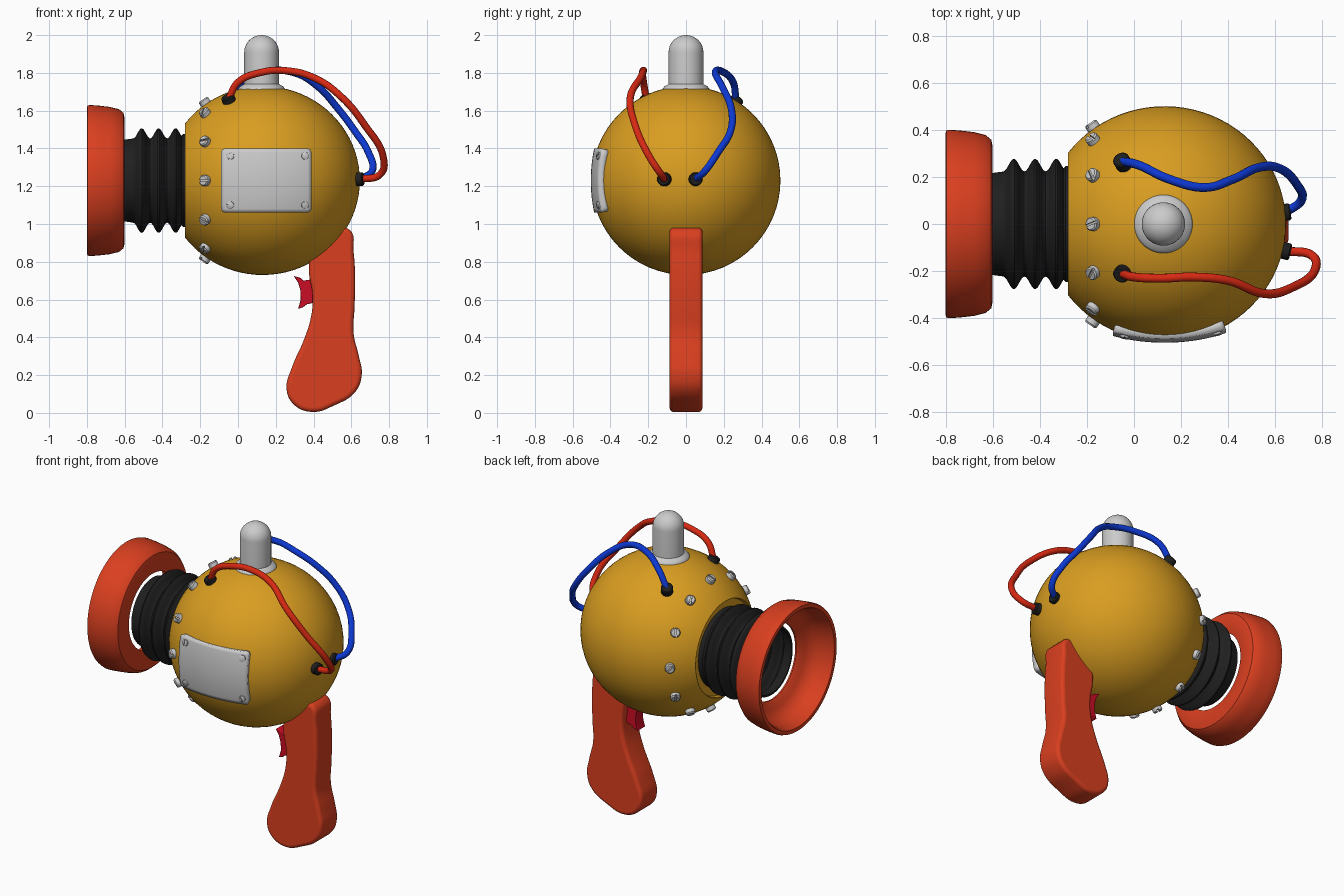
import bpy, bmesh, random
from math import sin, cos, pi, sqrt, radians
from mathutils import Vector, Matrix

if "Cube" in bpy.data.objects:
    bpy.data.objects.remove(bpy.data.objects["Cube"])

random.seed(3)
CZ = 1.23                 # height of the body axis
BX, BA, BR = 0.13, 0.515, 0.5   # body centre x, half length, radius


def material(name, rgb):
    m = bpy.data.materials.new(name)
    m.diffuse_color = (*rgb, 1)
    m.use_nodes = True
    m.node_tree.nodes["Principled BSDF"].inputs["Base Color"].default_value = m.diffuse_color
    return m


GOLD = material("gold", (0.70, 0.34, 0.015))
ORANGE = material("orange_red", (0.70, 0.05, 0.014))
BLACK = material("black", (0.014, 0.014, 0.014))
RED = material("cable_red", (0.68, 0.022, 0.006))
BLUE = material("cable_blue", (0.004, 0.04, 0.65))
CRIMSON = material("crimson", (0.6, 0.004, 0.018))


def finish(ob, mat=None, angle=35):
    if mat:
        ob.data.materials.clear()
        ob.data.materials.append(mat)
    bpy.ops.object.select_all(action='DESELECT')
    ob.select_set(True)
    bpy.context.view_layer.objects.active = ob
    if ob.type == 'CURVE':
        bpy.ops.object.convert(target='MESH')
        ob = bpy.context.object
    bpy.ops.object.shade_smooth_by_angle(angle=radians(angle))
    return ob


def add_mesh(name, bm, matrix=Matrix()):
    bmesh.ops.remove_doubles(bm, verts=bm.verts, dist=1e-5)
    bmesh.ops.recalc_face_normals(bm, faces=bm.faces)
    me = bpy.data.meshes.new(name)
    bm.to_mesh(me)
    bm.free()
    ob = bpy.data.objects.new(name, me)
    bpy.context.collection.objects.link(ob)
    ob.matrix_world = matrix
    return ob


def lathe(name, pts, matrix, mat=None, closed=False, seg=64):
    """Revolve (height, radius) points about local z."""
    bm = bmesh.new()
    vs = [bm.verts.new((r, 0, h)) for h, r in pts]
    es = [bm.edges.new(p) for p in zip(vs, vs[1:])]
    if closed:
        es.append(bm.edges.new((vs[-1], vs[0])))
    bmesh.ops.spin(bm, geom=vs + es, cent=(0, 0, 0), axis=(0, 0, 1),
                   angle=2 * pi, steps=seg, use_merge=True)
    return finish(add_mesh(name, bm, matrix), mat)


def along(p, n):
    """Matrix placing local z along n at p."""
    return Matrix.Translation(p) @ Vector(n).to_track_quat('Z', 'Y').to_matrix().to_4x4()


def body_normal(p):
    return Vector(((p[0] - BX) / BA**2, p[1] / BR**2, (p[2] - CZ) / BR**2)).normalized()


LONG = Matrix.Translation((0, 0, CZ)) @ Matrix.Rotation(pi / 2, 4, 'Y')

# Body: rounded shell with a flat, recessed front ring
start = -0.28
t0 = pi - 0.649
shell = [(BX + BA * cos(t0 * (1 - i / 32)), BR * sin(t0 * (1 - i / 32))) for i in range(33)]
shell[-1] = (BX + BA, 0)
lathe("body", [(-0.26, 0), (-0.26, 0.295), (start, 0.30)] + shell, LONG, GOLD)

# Bellows: wavy rubber tube with an inner wall
wave = [(-0.61, 0.215), (-0.56, 0.222)]
for i in range(31):
    x = -0.55 + 0.25 * i / 30
    wave.append((x, 0.25 + 0.027 * cos(2 * pi * (x + 0.42) / 0.09)))
wave += [(-0.29, 0.247), (-0.25, 0.247)]
lathe("bellows", wave + [(x, r - 0.012) for x, r in reversed(wave)], LONG, BLACK, True)

# Nozzle: open bell ring
lathe("nozzle", [(-0.61, 0.24), (-0.602, 0.27), (-0.60, 0.33), (-0.606, 0.358), (-0.63, 0.378),
                 (-0.68, 0.39), (-0.74, 0.397), (-0.785, 0.40), (-0.797, 0.396), (-0.80, 0.385),
                 (-0.797, 0.372), (-0.78, 0.362), (-0.72, 0.352), (-0.675, 0.33),
                 (-0.645, 0.29), (-0.63, 0.25), (-0.62, 0.24)], LONG, ORANGE, True)

# Lamp cap on top with flange
dome = [(1.91 + 0.09 * sin(a * pi / 20), 0.092 * cos(a * pi / 20)) for a in range(10)]
lathe("top_cap", [(1.68, 0.092)] + dome + [(2.0, 0)], Matrix.Translation((0.125, 0, 0)), seg=48)
lathe("cap_flange", [(1.66, 0.09), (1.66, 0.124), (1.715, 0.124), (1.728, 0.115), (1.742, 0.09)],
      Matrix.Translation((0.125, 0, 0)), None, True, 48)


def slab(name, pts, half, bevel, mat, smooth=True):
    """Extruded x-z outline, centred on y = 0."""
    cu = bpy.data.curves.new(name, 'CURVE')
    cu.dimensions, cu.fill_mode = '2D', 'BOTH'
    cu.extrude, cu.bevel_depth, cu.offset = half - bevel, bevel, -bevel
    cu.bevel_resolution, cu.resolution_u = 3, 6
    sp = cu.splines.new('BEZIER')
    sp.bezier_points.add(len(pts) - 1)
    for b, (x, z) in zip(sp.bezier_points, pts):
        b.co = (x, z, 0)
        b.handle_left_type = b.handle_right_type = 'AUTO' if smooth else 'VECTOR'
    sp.use_cyclic_u = True
    ob = bpy.data.objects.new(name, cu)
    bpy.context.collection.objects.link(ob)
    ob.rotation_euler = (pi / 2, 0, 0)
    return finish(ob, mat)


# Grip and trigger
slab("grip", [(0.59, 0.97), (0.612, 0.85), (0.62, 0.7), (0.617, 0.56), (0.612, 0.42), (0.64, 0.3),
              (0.655, 0.2), (0.62, 0.11), (0.51, 0.04), (0.39, 0.005), (0.29, 0.05), (0.257, 0.13),
              (0.285, 0.24), (0.35, 0.39), (0.387, 0.51), (0.395, 0.62), (0.375, 0.76),
              (0.40, 0.90), (0.50, 0.965)], 0.087, 0.022, ORANGE)
slab("trigger", [(0.295, 0.725), (0.33, 0.715), (0.345, 0.70), (0.41, 0.71), (0.41, 0.585),
                 (0.365, 0.575), (0.345, 0.56), (0.318, 0.55), (0.332, 0.60), (0.330, 0.65),
                 (0.318, 0.69)], 0.04, 0.004, CRIMSON, False)


# Side panel: curved plate following the body
def panel_y(x, z):
    by = BR * sqrt(1 - ((x - BX) / BA)**2 - ((z - CZ) / BR)**2)
    return -(0.6 * by + 0.4 * BR + 0.004)


bm = bmesh.new()
bmesh.ops.create_grid(bm, x_segments=24, y_segments=17, size=1)
for v in bm.verts:
    if abs(v.co.x) > 0.99 and abs(v.co.y) > 0.99:
        v.co *= 0.97
    x, z = 0.15 + 0.24 * v.co.x, CZ + 0.17 * v.co.y
    v.co = (x, panel_y(x, z), z)
me = bpy.data.meshes.new("side_panel")
bm.to_mesh(me)
bm.free()
panel = bpy.data.objects.new("side_panel", me)
bpy.context.collection.objects.link(panel)
sol = panel.modifiers.new("thickness", 'SOLIDIFY')
sol.thickness, sol.offset = 0.045, -1
finish(panel)


# Slotted screws: base disc with two raised half discs
def screw(name, p, n, r, h):
    bm = bmesh.new()
    bmesh.ops.create_cone(bm, cap_ends=True, segments=24, radius1=r, radius2=r, depth=2 * h)
    a0 = 0.2
    for s in (0, pi):
        arc = [s + a0 + (pi - 2 * a0) * i / 10 for i in range(11)]
        rings = [[bm.verts.new((k * r * cos(a), k * r * sin(a), z)) for a in arc]
                 for k, z in ((1, h), (1, 1.5 * h), (0.8, 2 * h))]
        bm.faces.new(rings[-1])
        for lo, hi in zip(rings, rings[1:]):
            for i in range(11):
                j = (i + 1) % 11
                bm.faces.new((lo[i], lo[j], hi[j], hi[i]))
    return finish(add_mesh(name, bm, along(p, n) @ Matrix.Rotation(random.uniform(0, pi), 4, 'Z')))


sx = -0.17
sr = BR * sqrt(1 - ((sx - BX) / BA)**2)
for i in range(12):
    p = Vector((sx, sr * cos(i * pi / 6), CZ + sr * sin(i * pi / 6)))
    screw("body_screw", p, body_normal(p), 0.029, 0.014)
for x in (-0.04, 0.355):
    for z in (CZ - 0.13, CZ + 0.13):
        p = Vector((x, panel_y(x, z), z))
        screw("panel_screw", p, body_normal(p) + Vector((0, -0.6, 0)), 0.02, 0.005)


# Cables with black sockets at both ends
def cable(name, pts, mat):
    cu = bpy.data.curves.new(name, 'CURVE')
    cu.dimensions = '3D'
    cu.bevel_depth, cu.bevel_resolution, cu.resolution_u = 0.019, 4, 8
    sp = cu.splines.new('BEZIER')
    sp.bezier_points.add(len(pts) - 1)
    for b, co in zip(sp.bezier_points, pts):
        b.co = co
        b.handle_left_type = b.handle_right_type = 'AUTO'
    ob = bpy.data.objects.new(name, cu)
    bpy.context.collection.objects.link(ob)
    finish(ob, mat)
    for p in (pts[0], pts[-1]):
        lathe(name + "_socket", [(-0.04, 0), (-0.04, 0.036), (0.014, 0.036), (0.02, 0.03), (0.02, 0)],
              along(p, body_normal(p)), BLACK, seg=24)


cable("red_cable", [(-0.05, -0.21, 1.66), (0, -0.225, 1.75), (0.12, -0.23, 1.802), (0.25, -0.225, 1.812),
                    (0.40, -0.24, 1.775), (0.55, -0.295, 1.67), (0.67, -0.27, 1.525),
                    (0.77, -0.19, 1.35), (0.75, -0.13, 1.26), (0.645, -0.115, 1.237)], RED)
cable("blue_cable", [(-0.05, 0.265, 1.65), (0.02, 0.25, 1.75), (0.15, 0.19, 1.808), (0.30, 0.155, 1.80),
                     (0.42, 0.19, 1.73), (0.53, 0.24, 1.61), (0.62, 0.235, 1.49),
                     (0.69, 0.17, 1.38), (0.71, 0.10, 1.28), (0.645, 0.05, 1.237)], BLUE)
